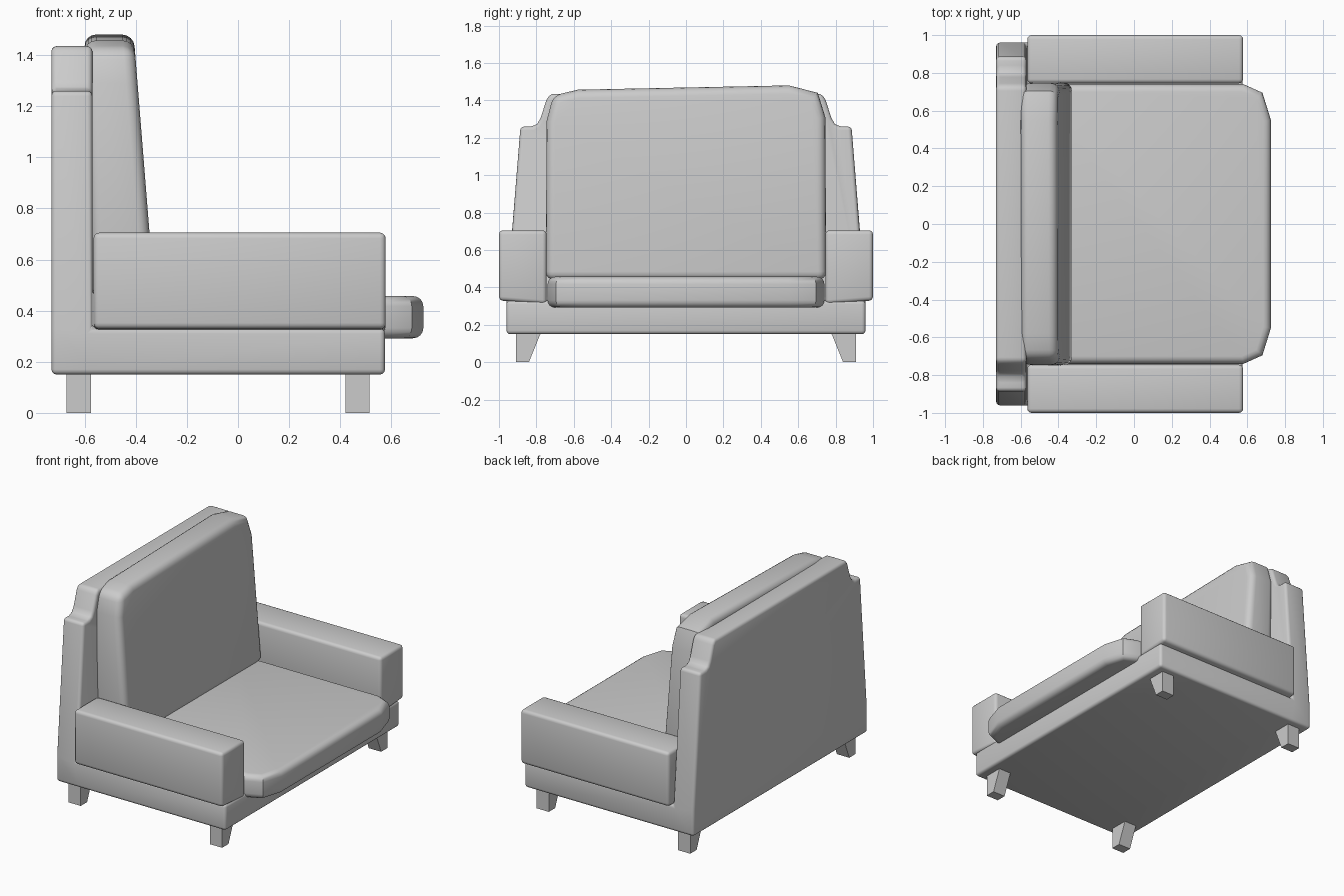
import bpy, bmesh, math
from mathutils import Vector

if "Cube" in bpy.data.objects:
    bpy.data.objects.remove(bpy.data.objects["Cube"])


def finish(name, bm, bevel=0.0, segments=3, limit=30):
    """Round the sharp edges, smooth the shading and make the object."""
    bmesh.ops.recalc_face_normals(bm, faces=bm.faces[:])
    if bevel:
        edges = [e for e in bm.edges
                 if len(e.link_faces) == 2 and e.calc_face_angle(0) > math.radians(limit)]
        bmesh.ops.bevel(bm, geom=edges, offset=bevel, segments=segments,
                        profile=0.5, affect='EDGES', clamp_overlap=False)
    mesh = bpy.data.meshes.new(name)
    bm.to_mesh(mesh)
    bm.free()
    ob = bpy.data.objects.new(name, mesh)
    bpy.context.collection.objects.link(ob)
    bpy.ops.object.select_all(action='DESELECT')
    ob.select_set(True)
    bpy.context.view_layer.objects.active = ob
    bpy.ops.object.shade_smooth_by_angle(angle=math.radians(32))
    return ob


def prism(outline, lo, hi, axis):
    """Extrude an outline along x (outline is y,z) or z (outline is x,y)."""
    bm = bmesh.new()
    at = (lambda a, b, h: (h, a, b)) if axis == 'x' else (lambda a, b, h: (a, b, h))
    rings = [[bm.verts.new(at(a, b, h)) for a, b in outline] for h in (lo, hi)]
    for r in rings:
        bm.faces.new(r)
    n = len(outline)
    for i in range(n):
        j = (i + 1) % n
        bm.faces.new((rings[0][i], rings[0][j], rings[1][j], rings[1][i]))
    return bm


# Frame: tapered, shouldered back panel and the base platform in one piece
half = [(0.885, 1.26), (0.82, 1.26), (0.795, 1.275), (0.778, 1.305),
        (0.745, 1.405), (0.725, 1.435)]
upper = [(-0.96, 0.33), (0.96, 0.33)] + half + [(-y, z) for y, z in reversed(half)]
bm = prism(upper, -0.73, -0.57, 'x')
floor = [f for f in bm.faces if all(abs(v.co.z - 0.33) < 1e-4 for v in f.verts)]
ext = bmesh.ops.extrude_discrete_faces(bm, faces=floor)
for v in ext['faces'][0].verts:
    v.co.z = 0.15
bm.normal_update()
front = [f for f in bm.faces
         if all(abs(v.co.x + 0.57) < 1e-4 and v.co.z < 0.34 for v in f.verts)]
ext = bmesh.ops.extrude_discrete_faces(bm, faces=front)
for v in ext['faces'][0].verts:
    v.co.x = 0.575
finish("base_and_back_frame", bm, 0.02)

# Armrests and legs, mirrored left and right
for s, side in ((1, "left"), (-1, "right")):
    arm = [(s * 0.745, 0.31), (s * 1.0, 0.33), (s * 1.0, 0.705), (s * 0.745, 0.705)]
    finish(side + "_armrest", prism(arm, -0.565, 0.578, 'x'), 0.022)
    leg = [(s * 0.91, 0), (s * 0.84, 0), (s * 0.775, 0.16), (s * 0.91, 0.16)]
    for x, end in ((-0.67, "back"), (0.42, "front")):
        finish(f"{end}_{side}_leg", prism(leg, x, x + 0.095, 'x'))

# Seat cushion with clipped front corners
nose = [(0.58, 0.74), (0.68, 0.695), (0.725, 0.55)]
seat = [(-0.55, -0.74)] + [(x, -y) for x, y in nose] + nose[::-1] + [(-0.55, 0.74)]
finish("seat_cushion", prism(seat, 0.292, 0.457, 'z'), 0.04, 4, 60)

# Back cushion, leaning and thinner towards its slightly uneven top
pad = [(-0.75, 0.44), (0.75, 0.44), (0.745, 1.31), (0.705, 1.44), (0.55, 1.48),
       (-0.58, 1.457), (-0.71, 1.425), (-0.745, 1.29)]
bm = prism(pad, -0.57, -0.325, 'x')
for v in bm.verts:
    lean = 0.08 if v.co.x > -0.5 else 0.03
    v.co.x -= lean * (v.co.z - 0.44)
finish("back_cushion", bm, 0.045, 4, 60)
